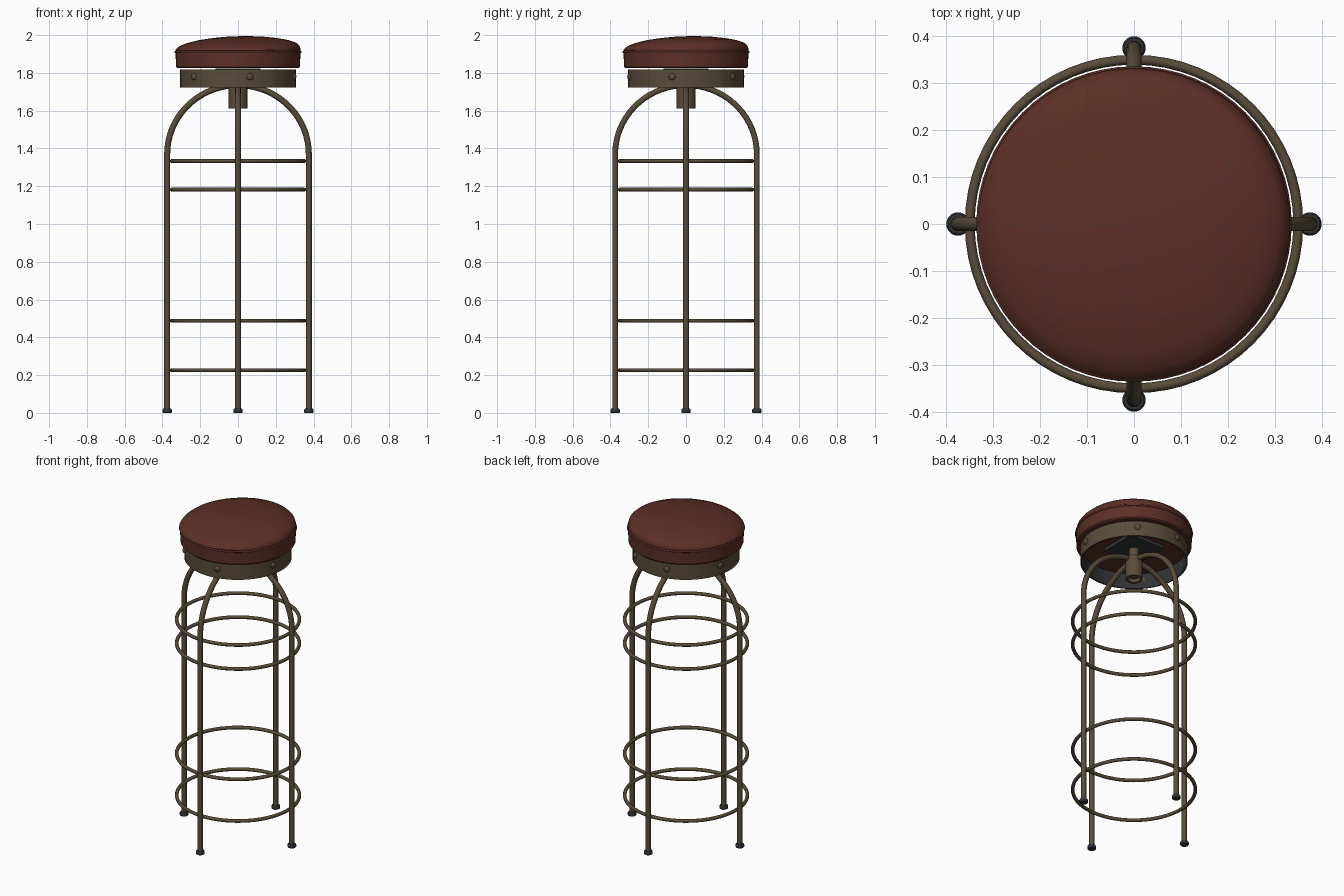
import bpy, bmesh, math
from mathutils import Vector

if "Cube" in bpy.data.objects:
    bpy.data.objects.remove(bpy.data.objects["Cube"])


def material(name, rgb):
    m = bpy.data.materials.new(name)
    m.diffuse_color = (*rgb, 1)
    m.use_nodes = True
    m.node_tree.nodes["Principled BSDF"].inputs["Base Color"].default_value = m.diffuse_color
    return m


LEATHER = material("brown leather", (0.105, 0.029, 0.019))
METAL = material("aged bronze", (0.098, 0.073, 0.041))
DARK = material("dark rubber", (0.030, 0.033, 0.038))


def finish(name, bm, mats, angle=40):
    bmesh.ops.recalc_face_normals(bm, faces=bm.faces)
    me = bpy.data.meshes.new(name)
    bm.to_mesh(me)
    bm.free()
    for m in mats:
        me.materials.append(m)
    ob = bpy.data.objects.new(name, me)
    bpy.context.collection.objects.link(ob)
    bpy.ops.object.select_all(action='DESELECT')
    ob.select_set(True)
    bpy.context.view_layer.objects.active = ob
    bpy.ops.object.shade_smooth_by_angle(angle=math.radians(angle))
    return ob


def lathe(name, profile, mats, closed=False, seg=48, at=(0, 0, 0), edit=None):
    """Revolve (radius, z) points around the vertical axis."""
    bm = bmesh.new()
    vs = [bm.verts.new((r, 0, z)) for r, z in profile]
    es = [bm.edges.new(p) for p in zip(vs, vs[1:] + vs[:1] if closed else vs[1:])]
    bmesh.ops.spin(bm, geom=vs + es, cent=(0, 0, 0), axis=(0, 0, 1),
                   angle=2 * math.pi, steps=seg, use_merge=False)
    bmesh.ops.remove_doubles(bm, verts=bm.verts, dist=1e-4)
    if edit:
        edit(bm)
    bmesh.ops.translate(bm, verts=bm.verts, vec=at)
    return finish(name, bm, mats)


def ring(name, radius, z, tube, mat, seg=64, sides=10):
    prof = [(radius + tube * math.cos(2 * math.pi * i / sides),
             z + tube * math.sin(2 * math.pi * i / sides)) for i in range(sides)]
    return lathe(name, prof, [mat], closed=True, seg=seg)


def sag(bm):
    """Worn cushion: one side of the crown is a little lower."""
    for v in bm.verts:
        if v.co.z > 1.915:
            f = min(1, (v.co.z - 1.915) / 0.03)
            v.co.z += f * (0.028 * (v.co.x + v.co.y) - 0.005)


# Seat cushion: straight side wall and puffed crown
lathe("seat_side", [(0, 1.825), (0.322, 1.825), (0.329, 1.832), (0.330, 1.905),
                    (0.322, 1.912), (0, 1.912)], [LEATHER], seg=64)
lathe("seat_crown", [(0.328, 1.908), (0.332, 1.922), (0.326, 1.940), (0.310, 1.955),
                     (0.27, 1.970), (0.21, 1.983), (0.14, 1.992), (0.07, 1.997),
                     (0, 1.999)], [LEATHER], seg=64, edit=sag)
ring("seat_piping", 0.330, 1.910, 0.006, LEATHER)


# Hollow metal band, dark on the inside
def dark_inside(bm):
    for f in bm.faces:
        if f.calc_center_median().xy.length < 0.302:
            f.material_index = 1


lathe("seat_band", [(0.306, 1.722), (0.306, 1.818), (0.298, 1.818), (0.298, 1.722)],
      [METAL, DARK], closed=True, seg=64, edit=dark_inside)

# Domed rivets around the band (degrees from the front)
for i, deg in enumerate((12, 76, 144, 194, 255, 310)):
    a = math.radians(deg)
    out = Vector((math.sin(a), -math.cos(a), 0))
    bm = bmesh.new()
    bmesh.ops.create_uvsphere(bm, u_segments=16, v_segments=8, radius=0.019)
    bmesh.ops.scale(bm, vec=(1, 1, 0.6), verts=bm.verts)
    bmesh.ops.transform(bm, verts=bm.verts, matrix=out.to_track_quat('Z', 'Y').to_matrix().to_4x4())
    bmesh.ops.translate(bm, verts=bm.verts, vec=out * 0.306 + Vector((0, 0, 1.78)))
    finish(f"rivet_{i + 1}", bm, [METAL])

# Mounting plate, spindle and hub under the seat
bm = bmesh.new()
bmesh.ops.create_cube(bm, size=1)
bmesh.ops.scale(bm, vec=(0.24, 0.24, 0.02), verts=bm.verts)
bmesh.ops.translate(bm, verts=bm.verts, vec=(0, 0, 1.814))
finish("mounting_plate", bm, [DARK])
lathe("spindle", [(0, 1.63), (0.03, 1.63), (0.03, 1.81), (0, 1.81)], [METAL], seg=24)
lathe("hub", [(0.05, 1.611), (0.05, 1.745), (0.036, 1.745), (0.036, 1.611)],
      [METAL], closed=True, seg=32)

# Four bent tube legs with rubber feet
LEG_R, BEND_Z, BEND_H = 0.375, 1.37, 0.365
path = [(LEG_R, 0.01), (LEG_R, BEND_Z)]
path += [(LEG_R * math.cos(t), BEND_Z + BEND_H * math.sin(t))
         for t in (math.radians(85) * k / 16 for k in range(1, 17))]
for i, side in enumerate(("right", "back", "left", "front")):
    a = i * math.pi / 2
    c, s = round(math.cos(a)), round(math.sin(a))
    cu = bpy.data.curves.new(side + "_leg", 'CURVE')
    cu.dimensions = '3D'
    cu.bevel_depth = 0.016
    cu.bevel_resolution = 3
    cu.use_fill_caps = True
    sp = cu.splines.new('POLY')
    sp.points.add(len(path) - 1)
    for p, (r, z) in zip(sp.points, path):
        p.co = (r * c, r * s, z, 1)
    sp.use_smooth = True
    cu.materials.append(METAL)
    bpy.context.collection.objects.link(bpy.data.objects.new(side + "_leg", cu))
    lathe(side + "_foot", [(0, 0), (0.022, 0), (0.025, 0.004), (0.025, 0.016),
                           (0.021, 0.022), (0, 0.022)], [DARK], seg=20,
          at=(LEG_R * c, LEG_R * s, 0))

# Horizontal hoops inside the legs
for name, z in (("top_hoop", 1.333), ("upper_hoop", 1.182),
                ("lower_hoop", 0.488), ("foot_hoop", 0.226)):
    ring(name, 0.350, z, 0.0105, METAL)
